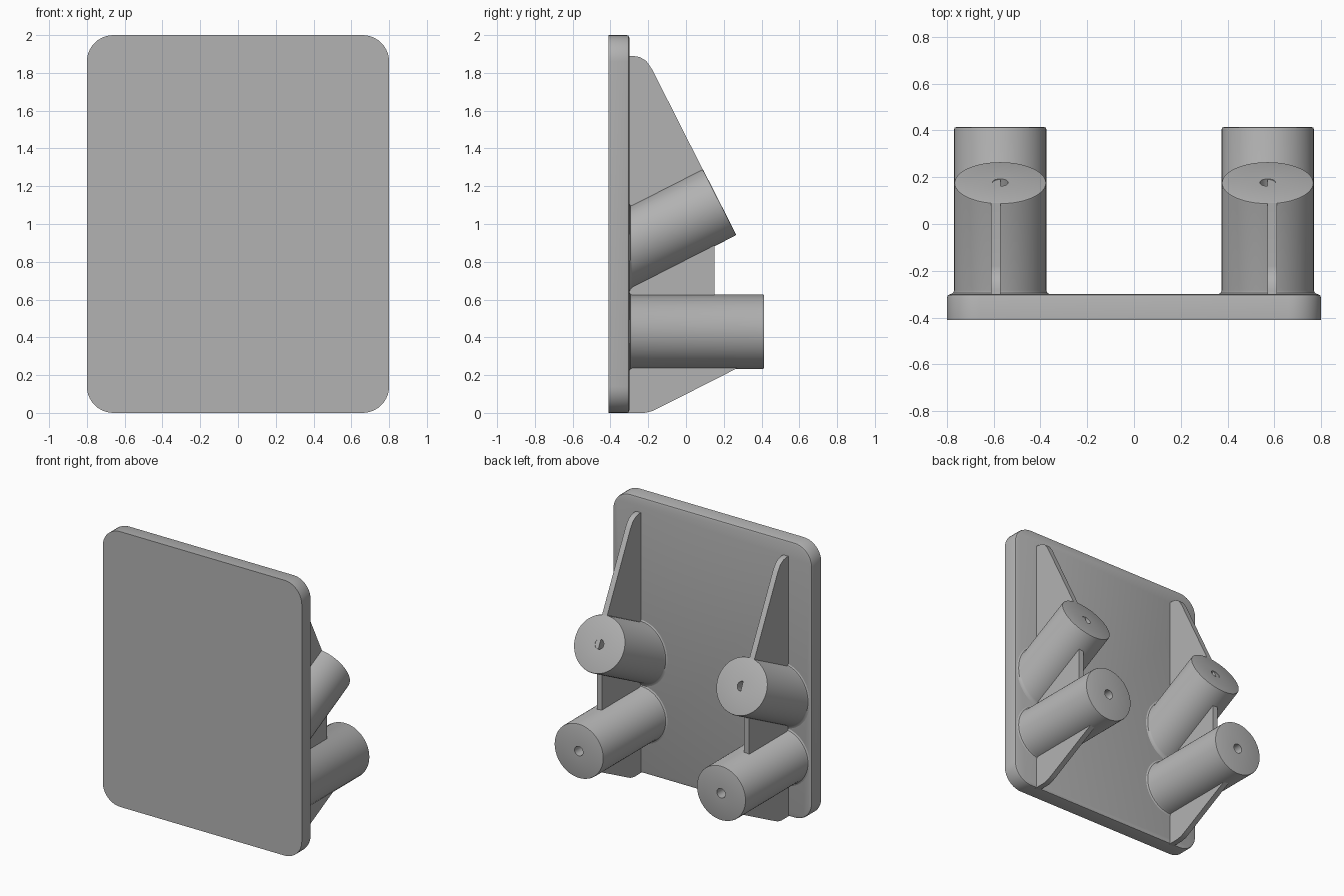
import bpy, bmesh, math
from mathutils import Vector

if "Cube" in bpy.data.objects:
    bpy.data.objects.remove(bpy.data.objects["Cube"])

grey = bpy.data.materials.new("plain_grey")
grey.diffuse_color = (0.45, 0.45, 0.45, 1)
grey.use_nodes = True
grey.node_tree.nodes["Principled BSDF"].inputs["Base Color"].default_value = grey.diffuse_color

BACK = -0.30   # rear surface of the plate
PEG_X = 0.572
RIB_X = 0.592


def finish(bm, name, mirror=False):
    bmesh.ops.recalc_face_normals(bm, faces=bm.faces)
    me = bpy.data.meshes.new(name)
    bm.to_mesh(me)
    bm.free()
    me.materials.append(grey)
    ob = bpy.data.objects.new(name, me)
    bpy.context.collection.objects.link(ob)
    if mirror:
        ob.modifiers.new("Mirror", 'MIRROR').use_axis[0] = True
    bpy.ops.object.select_all(action='DESELECT')
    ob.select_set(True)
    bpy.context.view_layer.objects.active = ob
    bpy.ops.object.shade_smooth_by_angle(angle=math.radians(35))
    return ob


def skin(bm, rings):
    """Join successive closed rings and cap both ends."""
    vs = [[bm.verts.new(p) for p in r] for r in rings]
    n = len(vs[0])
    for a, b in zip(vs, vs[1:]):
        for i in range(n):
            j = (i + 1) % n
            bm.faces.new((a[i], a[j], b[j], b[i]))
    bm.faces.new(vs[0])
    bm.faces.new(vs[-1][::-1])


def rounded_rect(y, inset, r=0.14, seg=10):
    pts = []
    for k, (sx, sz) in enumerate([(1, 1), (-1, 1), (-1, -1), (1, -1)]):
        for i in range(seg + 1):
            a = math.pi / 2 * (k + i / seg)
            pts.append((sx * (0.8 - r) + (r - inset) * math.cos(a), y,
                        1 + sz * (1 - r) + (r - inset) * math.sin(a)))
    return pts


# Mounting plate with rounded corners and softened rear edge
bm = bmesh.new()
skin(bm, [rounded_rect(y, i) for y, i in
          [(-0.41, 0), (BACK - 0.015, 0), (BACK - 0.004, 0.004), (BACK, 0.015)]])
finish(bm, "plate")


def peg(name, end_y, end_z, angle, hole_depth, seg=64):
    """Peg with blind hole; its base is trimmed to the plate along the axis."""
    axis = Vector((0, math.cos(angle), math.sin(angle)))
    up = Vector((0, -math.sin(angle), math.cos(angle)))
    end = Vector((PEG_X, end_y, end_z))
    R, H = 0.197, 0.034

    def ring(r, back=0.0, plane=None):
        pts = []
        for i in range(seg):
            a = 2 * math.pi * i / seg
            p = end + Vector((r * math.cos(a), 0, 0)) + up * (r * math.sin(a))
            t = -back if plane is None else (plane - p.y) / axis.y
            pts.append(p + axis * t)
        return pts

    bm = bmesh.new()
    skin(bm, [ring(H, hole_depth), ring(H, 0), ring(R - 0.008, 0),
              ring(R - 0.002, 0.002), ring(R, 0.008),
              ring(R, plane=BACK + 0.016), ring(R + 0.005, plane=BACK + 0.005),
              ring(R + 0.016, plane=BACK), ring(R + 0.016, plane=BACK - 0.01)])
    finish(bm, name, mirror=True)


# Lower straight pegs and upper tilted pegs
peg("lower_peg", 0.414, 0.43, 0.0, 0.25)
peg("upper_peg", 0.1775, 1.117, math.radians(27), 0.25)

# Thin stiffening ribs running through both pegs
outline = [(-0.32, 1.89), (-0.28, 1.89), (-0.245, 1.884), (-0.21, 1.863),
           (-0.18, 1.82), (0.09, 1.286), (0.25, 0.965), (0.15, 0.92),
           (0.15, 0.62), (0.15, 0.4), (0.27, 0.236), (-0.14, 0.028),
           (-0.18, 0.009), (-0.22, 0.0), (-0.32, 0.0)]
bm = bmesh.new()
skin(bm, [[(RIB_X + dx, y, z) for y, z in outline] for dx in (-0.02, 0.02)])
finish(bm, "rib", mirror=True)
